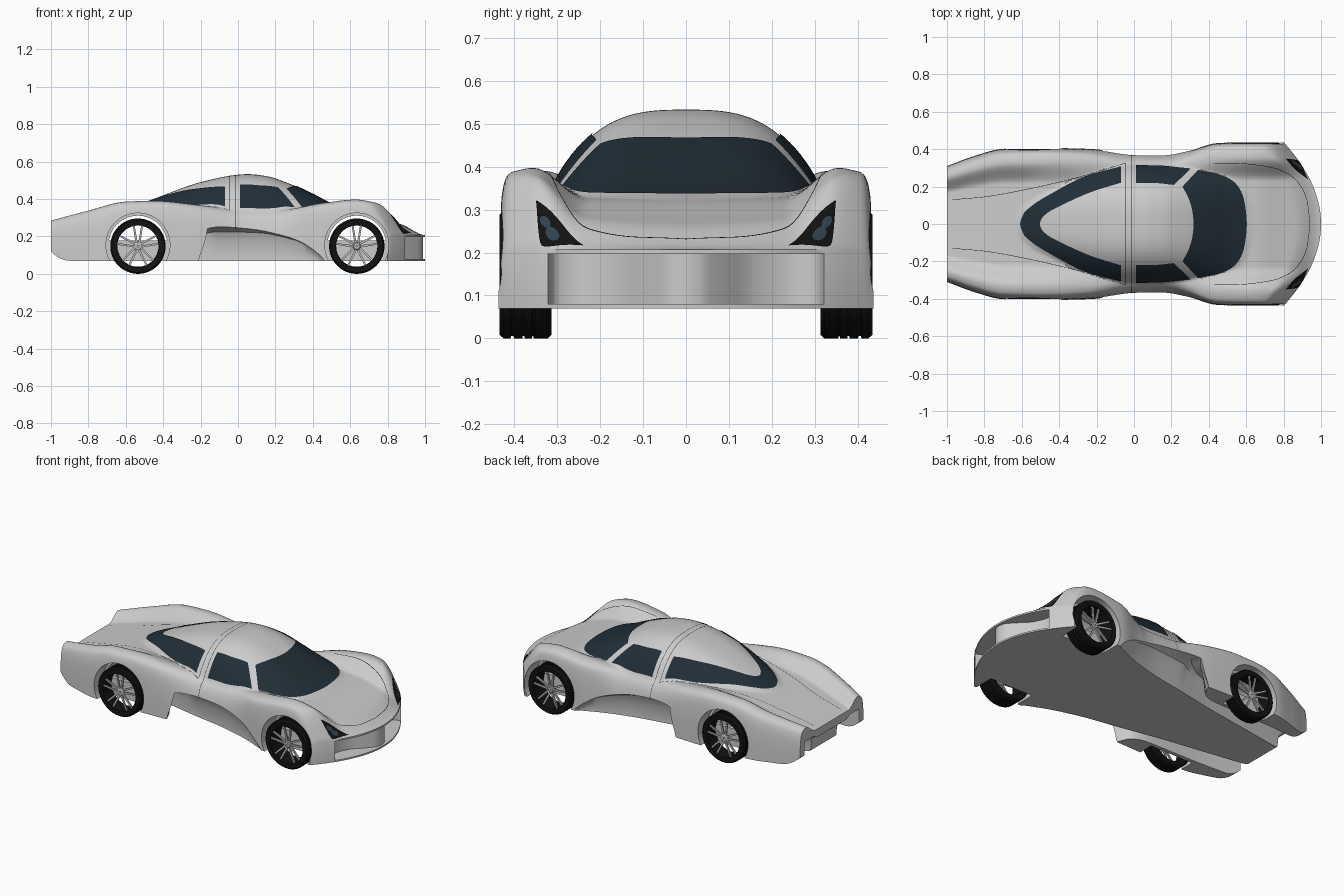
import bpy, bmesh, math
from mathutils import Vector

old = bpy.data.objects.get("Cube")
if old:
    bpy.data.objects.remove(old, do_unlink=True)


def material(name, *rgb):
    m = bpy.data.materials.new(name)
    m.use_nodes = True
    m.diffuse_color = (*rgb, 1)
    m.node_tree.nodes["Principled BSDF"].inputs["Base Color"].default_value = (*rgb, 1)
    return m


PAINT = material("silver paint", .6, .6, .6)
GLASS = material("dark glass", .015, .027, .038)
BLACK = material("black rubber", .006, .006, .006)
METAL = material("wheel metal", .5, .5, .5)
LENS = material("lamp lens", .03, .055, .075)


def curve(*pts):
    """Monotone smooth interpolation through (x, value) points."""
    slopes = [(b[1] - a[1]) / (b[0] - a[0]) for a, b in zip(pts, pts[1:])]
    tang = [slopes[0]] + [0 if p * q <= 0 else 2 * p * q / (p + q)
                          for p, q in zip(slopes, slopes[1:])] + [slopes[-1]]

    def value(x):
        x = min(max(x, pts[0][0]), pts[-1][0])
        i = 0
        while i < len(pts) - 2 and x > pts[i + 1][0]:
            i += 1
        h = pts[i + 1][0] - pts[i][0]
        t = (x - pts[i][0]) / h
        return (pts[i][1] * (1 + 2 * t) * (1 - t) ** 2 + tang[i] * h * t * (1 - t) ** 2
                + pts[i + 1][1] * t * t * (3 - 2 * t) + tang[i + 1] * h * t * t * (t - 1))
    return value


def path(pts, n):
    """Resample a point list smoothly."""
    axes = [curve(*enumerate(c)) for c in zip(*pts)]
    return [[a(i * (len(pts) - 1) / n) for a in axes] for i in range(n + 1)]


def flip(pts):
    return [(x, -y) for x, y in pts]


def both(pts):
    return pts + flip(pts[-2::-1])


def grid(bm, rows, wrap_rows=False, wrap_cols=False):
    vs = [[bm.verts.new(p) for p in row] for row in rows]
    n, m = len(vs), len(vs[0])
    for i in range(n if wrap_rows else n - 1):
        for j in range(m if wrap_cols else m - 1):
            k, l = (i + 1) % n, (j + 1) % m
            bm.faces.new((vs[i][j], vs[i][l], vs[k][l], vs[k][j]))
    return vs


def prism(bm, pts, along):
    face = bm.faces.new([bm.verts.new(p) for p in pts])
    out = bmesh.ops.extrude_face_region(bm, geom=[face], use_keep_orig=True)["geom"]
    bmesh.ops.translate(bm, vec=along, verts=[v for v in out if isinstance(v, bmesh.types.BMVert)])


def finish(name, bm, mat, smooth=True, fix=True):
    if fix:
        bmesh.ops.recalc_face_normals(bm, faces=bm.faces)
    me = bpy.data.meshes.new(name)
    bm.to_mesh(me)
    bm.free()
    me.materials.append(mat)
    ob = bpy.data.objects.new(name, me)
    bpy.context.collection.objects.link(ob)
    if smooth:
        shade(ob)
    return ob


def shade(ob):
    bpy.ops.object.select_all(action="DESELECT")
    ob.select_set(True)
    bpy.context.view_layer.objects.active = ob
    bpy.ops.object.shade_smooth_by_angle(angle=math.radians(32))


# Body shape: plan width, deck, fender and canopy lines along the length
width = curve((-1, .31), (-.85, .365), (-.7, .402), (-.5, .407), (-.25, .402), (0, .382),
              (.15, .376), (.28, .39), (.45, .433), (.6, .437), (1, .437))
deck = curve((-1, .235), (-.8, .28), (-.6, .328), (-.4, .352), (0, .343), (.3, .338), (.5, .331),
             (.65, .322), (.8, .285), (.9, .256), (1, .21))
fender = curve((-1, .285), (-.8, .338), (-.6, .386), (-.45, .39), (-.2, .367), (0, .348), (.25, .346),
               (.45, .378), (.63, .397), (.75, .377), (.85, .34), (.92, .29), (1, .21))
roof = curve((-.64, .32), (-.5, .378), (-.4, .42), (-.2, .49), (0, .53), (.05, .533), (.15, .523),
             (.25, .492), (.4, .425), (.5, .373), (.6, .334), (.64, .325))
canopy = curve((-.64, .02), (-.6, .08), (-.54, .13), (-.42, .19), (-.25, .268), (-.07, .316), (.05, .322),
               (.2, .317), (.33, .303), (.45, .282), (.55, .235), (.6, .175), (.64, .04))
boxy = curve((-1, 30), (-.4, 40), (0, 12), (.2, 12), (.45, 60), (1, 60))


def nose(y):
    return 1 - .2 * (y / .437) ** 2


def bottom(x):
    return .07 + .05 * max(0, (-.9 - x) / .1) ** 2


def height(x, y):
    r = min(abs(y) / width(x), 1)
    t = min(max((r - .53) / .28, 0), 1)
    z = deck(x) + (fender(x) - deck(x)) * t * t * (3 - 2 * t) - .5 * max(r - .81, 0) ** 2
    if abs(x) < .64:
        rise = max(roof(x) - deck(x), 0)
        z = max(z, deck(x) + rise * (1 - (abs(y) / canopy(x)) ** 3))
    d = min(max((nose(y) - x) / .13, 0), 1)
    z = .207 + (z - .207) * (1 - (1 - d) ** 2) if x > .6 else z
    return bottom(x) + (z - bottom(x)) * (1 - r ** boxy(x)) ** .4


# Body shell: closed loft from tail to nose
rows, stations = [], 120
for i in range(stations + 1):
    s = -1 + 2 * i / stations
    p, w = boxy(s), width(s)
    half = [.85 * j / 40 for j in range(41)]
    a = math.asin(.85 ** (p / 2))
    half += [math.sin(a + (math.pi / 2 - a) * j / 14) ** (2 / p) for j in range(1, 14)] + [1]
    plan = []
    for r in [-h for h in half[:0:-1]] + half:
        y = r * w
        x = s if s < .7 else .7 + (s - .7) / .3 * (nose(y) - .7)
        plan.append((x, y))
    rows.append([(x, y, height(x, y)) for x, y in plan]
                + [(x, y, bottom(x)) for x, y in plan[-2:0:-1]])
bm = bmesh.new()
vs = grid(bm, rows, wrap_cols=True)
ring = len(vs[0])
for row in (vs[0], vs[-1]):
    for i in range(ring // 2):
        quad = [row[i], row[i + 1], row[ring - 1 - i], row[(ring - i) % ring]]
        bm.faces.new(list(dict.fromkeys(quad)))
body = finish("body", bm, PAINT, smooth=False)

# Cutters: wheel wells, side channels, tail recess and front mouth
WHEELS = ((-.535, .31, .358, .8), (.635, .31, .38, 1))
cutters = []


def cutter(bm):
    cutters.append(finish("cutter", bm, PAINT, smooth=False))
    cutters[-1].hide_render = True


def circle(cx, y, r):
    arc = [math.tau * (k + .5) / 64 for k in range(64)]
    return [(cx + r * math.cos(t), y, .154 + r * math.sin(t)) for t in arc]


# Channel stations: x, inner y, outer y, top z, flare of the outer wall
channel = path([(.47, .43, .5, .08, 0), (.4, .4, .5, .14, 0), (.3, .36, .5, .2, 0), (.1, .305, .5, .245, 0),
                (-.1, .27, .5, .25, 0), (-.15, .26, .41, .245, .1), (-.2, .25, .34, .23, .12),
                (-.25, .24, .305, .22, .03), (-.35, .22, .29, .21, 0), (-.7, .165, .285, .21, 0),
                (-1.1, .1, .26, .2, 0)], 50)
for cx, inner, *_ in WHEELS:
    arch = sorted(p for p in circle(cx, -.33, .157) if p[2] > .17)
    bm = bmesh.new()
    prism(bm, arch, (0, .66, 0))
    cutter(bm)
    for side in (-1, 1):
        bm = bmesh.new()
        prism(bm, circle(cx, side * inner, .171), (0, side * .25, 0))
        cutter(bm)
for side in (-1, 1):
    bm = bmesh.new()
    vs = grid(bm, [[(x, side * y, z) for y, z in (
        (a, -.02), (a, h * .65), (a + .15 * (b - a), h * .9), (a + .4 * (b - a), h),
        (b, h), (b + e, -.02))] for x, a, b, h, e in channel], wrap_cols=True)
    bm.faces.new(vs[0])
    bm.faces.new(vs[-1])
    cutter(bm)
bm = bmesh.new()
prism(bm, [(-1.1, -.18, -.03), (-.93, -.18, -.03), (-.95, -.18, .15), (-.98, -.18, .185),
           (-1.1, -.18, .185)], (0, .36, 0))
cutter(bm)
mouth = path(both([(.9, .325), (.85, .305), (.835, .25), (.87, .16), (.94, .085), (.98, .035), (.988, 0)]), 48)
bm = bmesh.new()
prism(bm, [(x, y, .08) for x, y in [(1.1, .335)] + mouth + [(1.1, -.335)]], (0, 0, .117))
cutter(bm)
bpy.context.view_layer.objects.active = body
for c in cutters:
    mod = body.modifiers.new("cut", "BOOLEAN")
    mod.operation, mod.solver, mod.object = "DIFFERENCE", "EXACT", c
    bpy.ops.object.modifier_apply(modifier=mod.name)
for c in cutters:
    bpy.data.objects.remove(c, do_unlink=True)
shade(body)


def drape(x, y, lift):
    e = .004
    n = Vector(((height(x - e, y) - height(x + e, y)) / (2 * e),
                (height(x, y - e) - height(x, y + e)) / (2 * e), 1)).normalized()
    return Vector((x, y, height(x, y))) + n * lift


def strip(name, outer, inner, mat, n=40, m=8, lift=.004):
    """Thin plate laid on the body between two plan curves."""
    bm = bmesh.new()
    grid(bm, [[drape(a[0] + (b[0] - a[0]) * j / m, a[1] + (b[1] - a[1]) * j / m, lift)
               for j in range(m + 1)] for a, b in zip(path(outer, n), path(inner, n))])
    for f in bm.faces:
        f.normal_update()
        if f.normal.z < 0:
            f.normal_flip()
    return finish(name, bm, mat, fix=False)


# Windows
strip("rear_window", both([(-.07, .305), (-.25, .256), (-.42, .172), (-.54, .1), (-.59, .052), (-.607, 0)]),
      both([(-.07, .218), (-.22, .172), (-.36, .112), (-.46, .06), (-.492, .028), (-.502, 0)]), GLASS, 80)
strip("windshield", both([(.342, .287), (.45, .266), (.54, .218), (.587, .13), (.602, 0)]),
      both([(.258, .198), (.293, .13), (.311, .065), (.317, 0)]), GLASS, 80, 14)
SEAMS = ([(-.012, .37), (-.012, .2), (-.012, 0)], [(-.045, .325), (-.045, .2), (-.045, 0)],
         [(-.97, .13), (-.8, .145), (-.55, .19), (-.3, .25), (-.045, .325)],
         [(.94, 0), (.925, .12), (.87, .23), (.75, .3), (.55, .325), (.43, .325)])
for side, label in ((1, "left"), (-1, "right")):
    def place(pts):
        return pts if side > 0 else flip(pts)
    strip(label + "_side_window", place([(.012, .311), (.12, .31), (.303, .294)]),
          place([(.012, .216), (.1, .217), (.213, .207)]), GLASS)
    # Headlamps
    strip(label + "_headlamp", place([(.81, .348), (.872, .338), (.928, .24)]),
          place([(.81, .346), (.855, .295), (.928, .238)]), BLACK, 20, 4)
    for back, cy, r in ((.038, .326, .013), (.024, .309, .017)):
        disc = [(nose(cy + r * math.sin(t)) - back + r * .65 * math.cos(t), cy + r * math.sin(t))
                for t in (math.tau * k / 20 for k in range(21))]
        strip(label + "_lamp_lens", place(disc), place([(nose(cy) - back, cy)] * 21), LENS, 20, 1, .007)
    # Panel seams
    for line in SEAMS:
        pts = path(place(line), 40)
        sides = []
        for d in (-.0012, .0012):
            edge = []
            for i, (x, y) in enumerate(pts):
                a, b = pts[max(i - 1, 0)], pts[min(i + 1, 40)]
                t = Vector((b[0] - a[0], b[1] - a[1])).normalized()
                edge.append((x - t.y * d, y + t.x * d))
            sides.append(edge)
        strip(label + "_panel_seam", *sides, BLACK, 40, 1, .002)


# Wheels: lathed tyre and rim, five pairs of spokes, hub
def lathe(name, prof, mat):
    bm = bmesh.new()
    turns = [math.tau * k / 64 for k in range(64)]
    grid(bm, [[(r * math.cos(t), y, r * math.sin(t)) for r, y in prof] for t in turns], True, True)
    return finish(name, bm, mat)


tread = [(r, y + o) for y in (-.025, 0, .025) for r, o in
         ((.148, -.004), (.143, -.003), (.143, .003), (.148, .004))]
tyre = lathe("tyre", [(.114, -.052), (.14, -.055), (.148, -.045)] + tread
             + [(.148, .045), (.14, .055), (.114, .052)], BLACK)
rim = lathe("rim", [(.11, -.05), (.116, -.05), (.116, .053), (.112, .053)], BLACK)
hub = lathe("hub", [(.004, .02), (.022, .02), (.024, .036), (.016, .042), (.004, .042)], METAL)
bm = bmesh.new()
for k in range(5):
    for s in (-1, 1):
        a = math.tau * k / 5 + math.pi / 2
        p = Vector((math.cos(a + s * .4), 0, math.sin(a + s * .4))) * .018
        q = Vector((math.cos(a + s * .2), 0, math.sin(a + s * .2))) * .113
        w = (q - p).cross(Vector((0, 1, 0))).normalized() * .006
        lift = Vector((0, .028, 0))
        prism(bm, [p + w + lift, q + w * .8 + lift * 1.3, q - w * .8 + lift * 1.3, p - w + lift], (0, .01, 0))
spokes = finish("spokes", bm, METAL, smooth=False)
for part in (tyre, rim, hub, spokes):
    base = part.name
    for (cx, _, mid, narrow), end in zip(WHEELS, ("rear", "front")):
        for side, label in ((1, "left"), (-1, "right")):
            ob = bpy.data.objects.new(f"{end}_{label}_{base}", part.data)
            ob.location = (cx, side * mid, .148)
            ob.scale.y = narrow
            ob.rotation_euler.z = 0 if side > 0 else math.pi
            bpy.context.collection.objects.link(ob)
    bpy.data.objects.remove(part, do_unlink=True)
